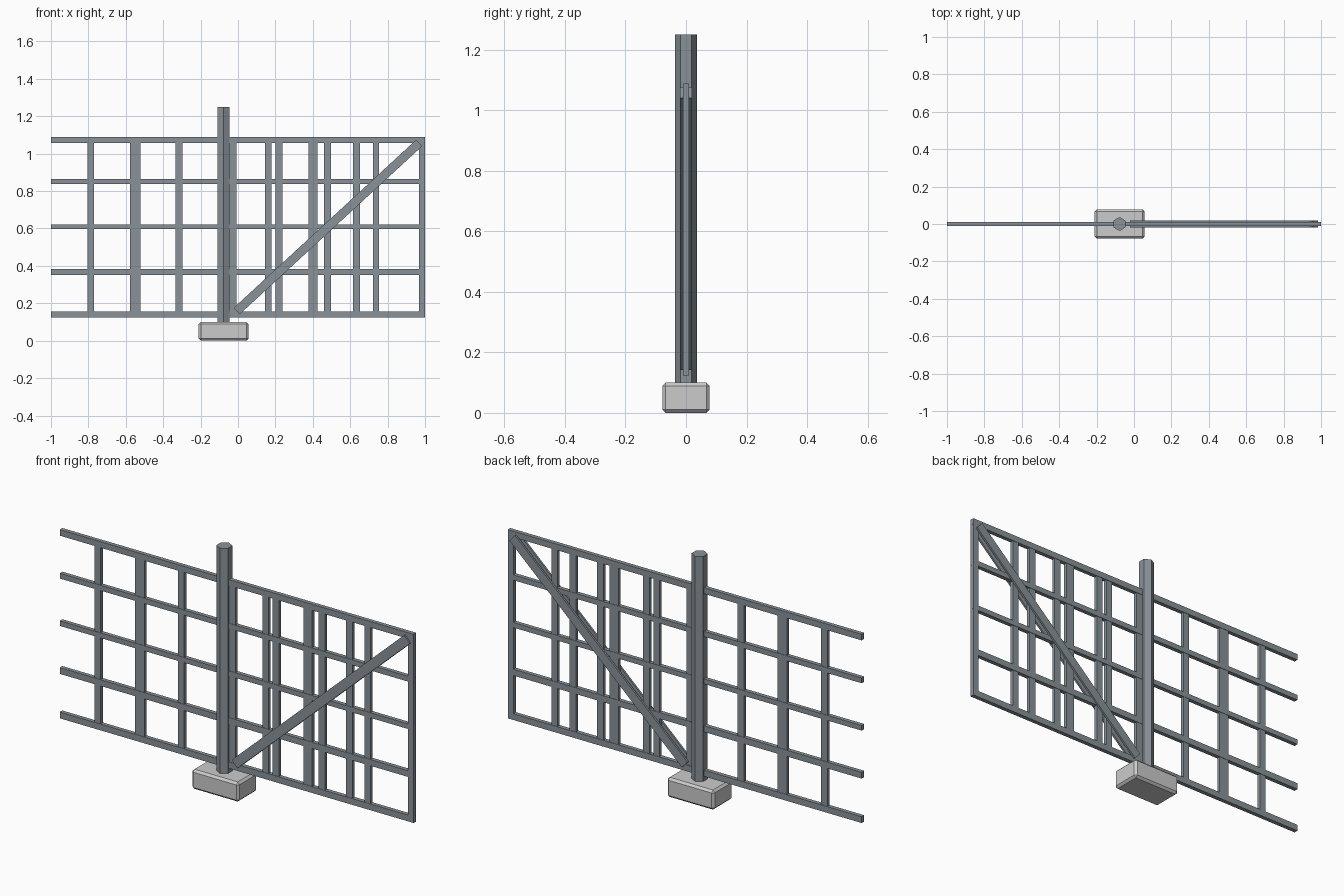
import bpy
from math import atan2, hypot, pi

if "Cube" in bpy.data.objects:
    bpy.data.objects.remove(bpy.data.objects["Cube"])


def mat(name, rgb):
    m = bpy.data.materials.new(name)
    m.diffuse_color = (*rgb, 1)
    m.use_nodes = True
    m.node_tree.nodes["Principled BSDF"].inputs["Base Color"].default_value = m.diffuse_color
    return m


steel = mat("steel", (0.25, 0.29, 0.32))
concrete = mat("concrete", (0.55, 0.56, 0.57))


def box(name, center, size, material=steel, angle=0):
    bpy.ops.mesh.primitive_cube_add(size=1, location=center)
    o = bpy.context.object
    o.name = name
    o.scale = size
    bpy.ops.object.transform_apply(location=False, rotation=False, scale=True)
    o.rotation_euler[1] = angle
    o.data.materials.append(material)
    return o


# Concrete foot with chamfered edges
foot = box("concrete_foot", (-0.077, 0, 0.05), (0.266, 0.156, 0.1), concrete)
bev = foot.modifiers.new("chamfer", "BEVEL")
bev.width = 0.011
bev.segments = 1

# Hexagonal post
bpy.ops.mesh.primitive_cylinder_add(vertices=6, radius=0.037, depth=1.17,
                                    location=(-0.077, 0, 0.665))
post = bpy.context.object
post.name = "hex_post"
post.data.materials.append(steel)

# Horizontal rails
for i, (z0, z1) in enumerate([(0.124, 0.156), (0.351, 0.383), (0.596, 0.622),
                              (0.838, 0.865), (1.057, 1.088)]):
    box(f"rail_{i}", (0, 0, (z0 + z1) / 2), (2, 0.021, z1 - z0))

# Upright bars at uneven spacing, slightly thinner than the rails
for i, (x0, x1) in enumerate([(-0.805, -0.77), (-0.577, -0.522), (-0.333, -0.298),
                              (-0.046, -0.008), (0.144, 0.178), (0.2, 0.237),
                              (0.376, 0.425), (0.46, 0.497), (0.616, 0.652),
                              (0.721, 0.754)]):
    box(f"upright_{i}", ((x0 + x1) / 2, 0, 0.606), (x1 - x0, 0.017, 0.94))
box("end_upright", (0.984, 0, 0.606), (0.031, 0.0212, 0.964))

# Diagonal braces on both faces
dx, dz = 0.975, 0.898
for name, s in (("front_brace", -1), ("back_brace", 1)):
    box(name, (0.481, s * 0.0145, 0.608), (hypot(dx, dz), 0.010, 0.047),
        angle=-atan2(dz, dx))
